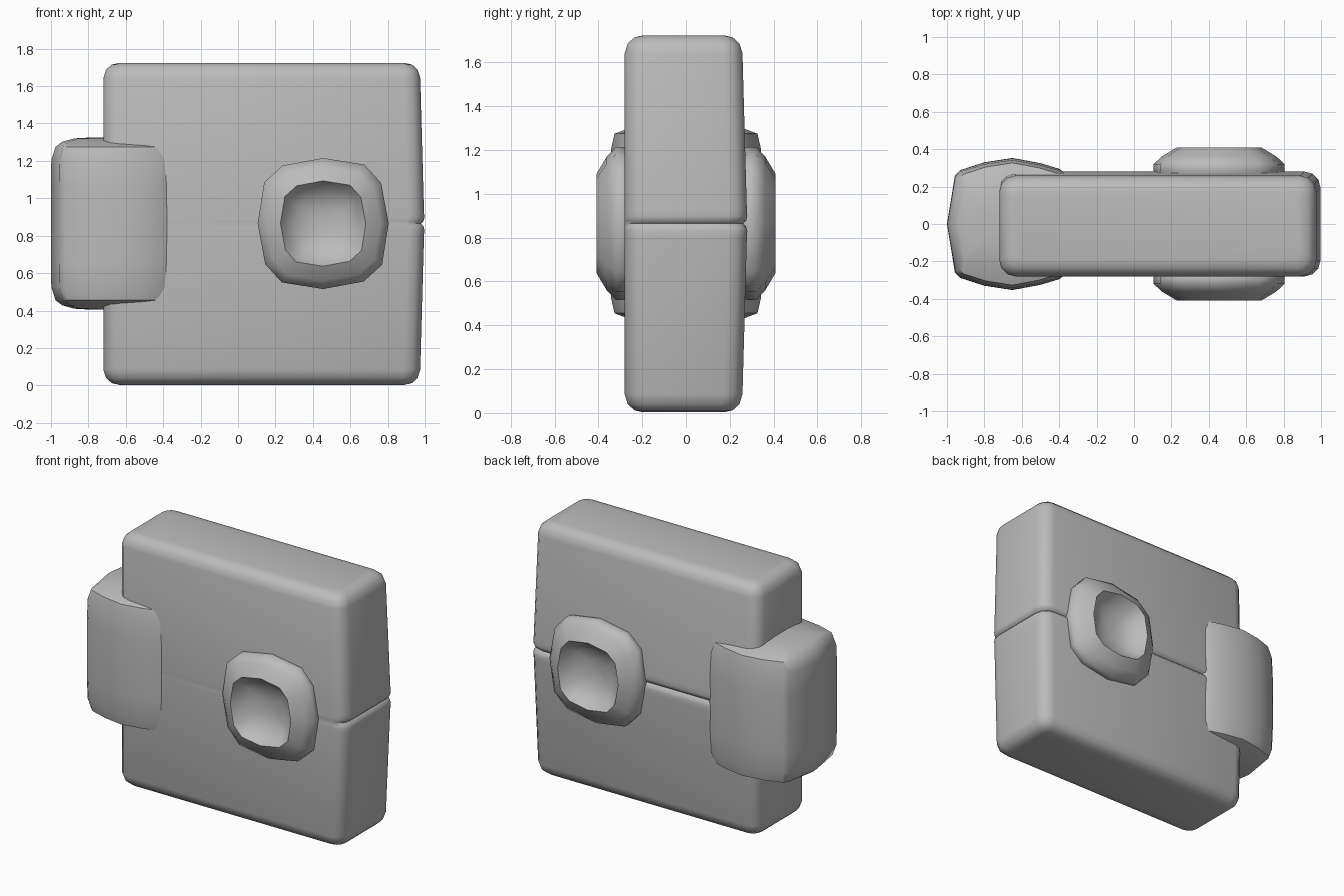
import bpy
import math
from mathutils import Vector

cube = bpy.data.objects.get("Cube")
if cube:
    bpy.data.objects.remove(cube, do_unlink=True)

grey = bpy.data.materials.new("warm_grey")
grey.use_nodes = True
grey.diffuse_color = (0.5, 0.5, 0.5, 1)
grey.node_tree.nodes["Principled BSDF"].inputs["Base Color"].default_value = (0.5, 0.5, 0.5, 1)

MID = 0.865  # height of the seam


def loft(name, rings, angle):
    """Skin equal-length rings of points and cap both ends."""
    n = len(rings[0])
    verts = [p for ring in rings for p in ring]
    faces = [(r * n + i, r * n + (i + 1) % n, (r + 1) * n + (i + 1) % n, (r + 1) * n + i)
             for r in range(len(rings) - 1) for i in range(n)]
    faces.append(tuple(reversed(range(n))))
    faces.append(tuple(range(len(verts) - n, len(verts))))
    mesh = bpy.data.meshes.new(name)
    mesh.from_pydata(verts, [], faces)
    mesh.materials.append(grey)
    obj = bpy.data.objects.new(name, mesh)
    bpy.context.collection.objects.link(obj)
    bpy.ops.object.select_all(action="DESELECT")
    obj.select_set(True)
    bpy.context.view_layer.objects.active = obj
    bpy.ops.object.mode_set(mode="EDIT")
    bpy.ops.mesh.select_all(action="SELECT")
    bpy.ops.mesh.normals_make_consistent(inside=False)
    bpy.ops.object.mode_set(mode="OBJECT")
    bpy.ops.object.shade_smooth_by_angle(angle=math.radians(angle))
    return obj


def rounded_rect(x0, x1, y0, y1, radius, z):
    """Rectangle with three-segment rounded corners."""
    corners = [(x1 - radius, y1 - radius), (x0 + radius, y1 - radius),
               (x0 + radius, y0 + radius), (x1 - radius, y0 + radius)]
    ring = []
    for quarter, (cx, cy) in enumerate(corners):
        for step in range(4):
            a = math.radians(90 * quarter + 30 * step)
            ring.append((cx + radius * math.cos(a), cy + radius * math.sin(a), z))
    return ring


# Body: lower half profile as (height, inset, swell of left and back), then mirrored
half = [(0.003, 0.085, 0), (0.012, 0.045, 0), (0.04, 0.014, 0), (0.085, 0, 0),
        (0.80, 0, 0.02), (0.83, 0, 0.022), (0.85, 0, 0.017), (MID, 0, 0.003)]
levels = half + [(2 * MID - 0.003 - z, i, s) for z, i, s in reversed(half[:-1])]
loft("body", [rounded_rect(-0.72 + i, 0.975 + s - i, -0.28 + i, 0.258 + s - i, 0.085 - i * 0.5, z)
              for z, i, s in levels], 40)

# Knobs: squarish rings with a hollow bowl, front and back
quarter = [(1, 0), (0.885, 0.62), (0.63, 0.9)]
outline = []
for turn in range(4):
    for u, v in quarter:
        c, s = math.cos(turn * math.pi / 2), math.sin(turn * math.pi / 2)
        outline.append((u * c - v * s, u * s + v * c))
knob_profile = [(0.33, 0.22), (0.35, 0.285), (0.35, 0.32), (0.305, 0.362), (0.228, 0.408),
                (0.20, 0.365), (0.15, 0.325), (0.08, 0.302), (0.02, 0.298)]
for name, side in (("front_knob", -1), ("back_knob", 1)):
    loft(name, [[(0.455 + r * u, side * d, MID + r * v) for u, v in outline]
                for r, d in knob_profile], 48)

# Clasp: bulged block wrapped around one side
edge = [(-0.957, 0.262), (-0.93, 0.288), (-0.80, 0.33), (-0.65, 0.353),
        (-0.50, 0.325), (-0.40, 0.295), (-0.36, 0.265)]
plan = [(-1, 0)] + edge + [(x, -y) for x, y in reversed(edge)]
cx = -0.65
# (offset from mid height, x scale, y scale)
upper = [(0.2, 1, 0.995), (0.34, 0.995, 0.97), (0.41, 0.93, 0.925),
         (0.437, 0.83, 0.72), (0.455, 0.65, 0.45), (0.46, 0.4, 0.2)]
stack = [(-h, sx, sy) for h, sx, sy in reversed(upper)] + [(0, 1, 1)] + upper
loft("clasp", [[(cx + (x - cx) * sx, y * sy, MID + h) for x, y in plan]
               for h, sx, sy in stack], 38)
